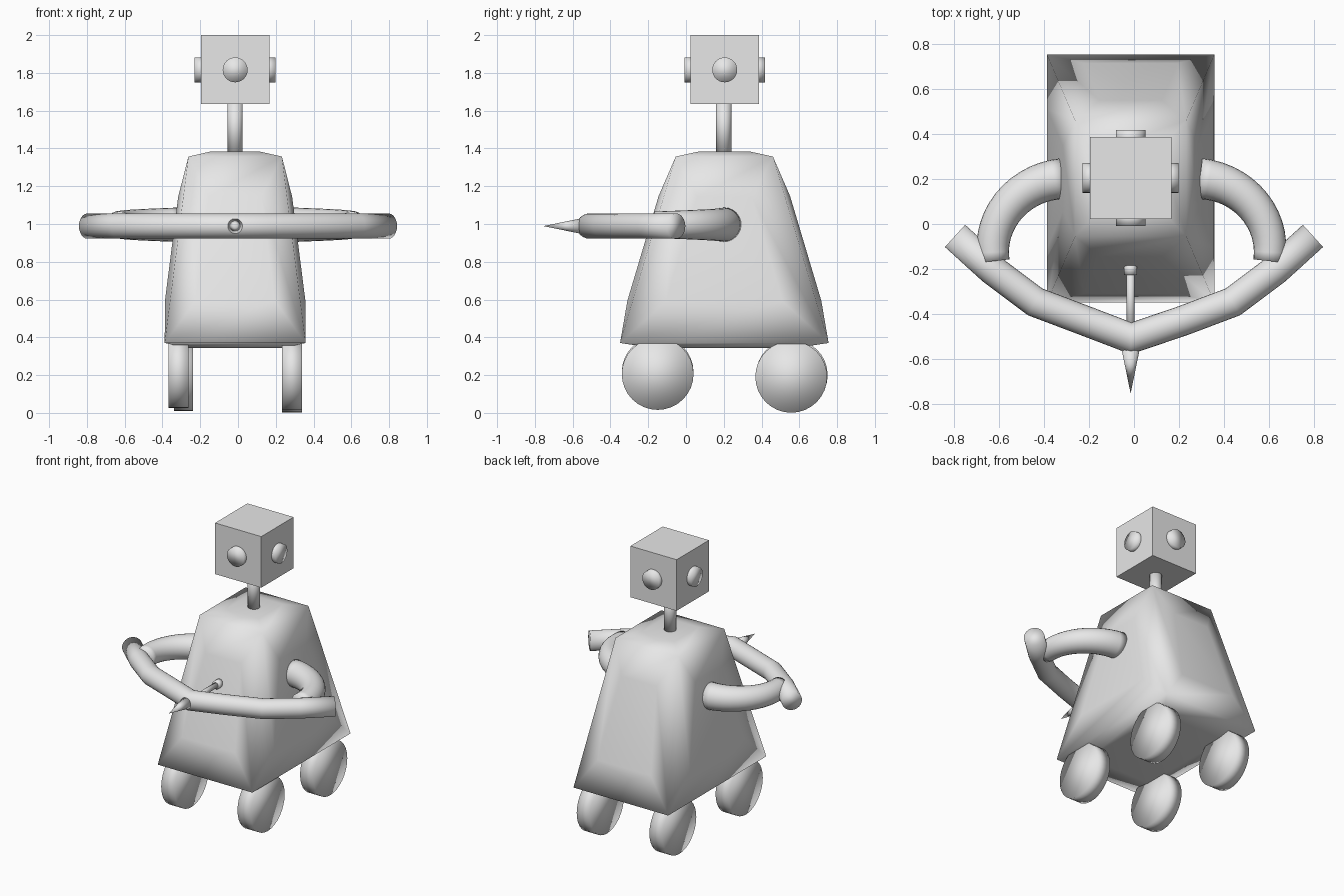
import bpy, bmesh, math
from mathutils import Vector

if "Cube" in bpy.data.objects:
    bpy.data.objects.remove(bpy.data.objects["Cube"])

CX, CY = -0.015, 0.205          # axis of head, neck and body
grey = bpy.data.materials.new("plain grey")
grey.diffuse_color = (0.8, 0.8, 0.8, 1)
grey.use_nodes = True
grey.node_tree.nodes["Principled BSDF"].inputs["Base Color"].default_value = grey.diffuse_color


def finish(name, bm, smooth=True):
    bmesh.ops.recalc_face_normals(bm, faces=bm.faces)
    me = bpy.data.meshes.new(name)
    bm.to_mesh(me)
    bm.free()
    me.materials.append(grey)
    for p in me.polygons:
        p.use_smooth = smooth
    ob = bpy.data.objects.new(name, me)
    bpy.context.collection.objects.link(ob)
    return ob


def rod(name, a, b, r1, r2=None, sides=32):
    """Cylinder or cone from point a to point b."""
    a, b = Vector(a), Vector(b)
    bm = bmesh.new()
    bmesh.ops.create_cone(bm, cap_ends=True, segments=sides, radius1=r1,
                          radius2=r1 if r2 is None else r2, depth=(b - a).length)
    m = (b - a).to_track_quat('Z', 'Y').to_matrix().to_4x4()
    m.translation = (a + b) / 2
    bm.transform(m)
    return finish(name, bm)


def tube(name, path, z, radii, sides=24):
    """Mitred tube along a flat path at height z."""
    pts = [Vector((x, y, z)) for x, y in path]
    bm = bmesh.new()
    rings = []
    for i, p in enumerate(pts):
        d0 = (p - pts[max(i - 1, 0)]).normalized()
        d1 = (pts[min(i + 1, len(pts) - 1)] - p).normalized()
        d = (d0 + d1).normalized()
        side = Vector((-d.y, d.x, 0))
        mitre = 1 / max(d.dot(d0 if i else d1), 0.5)
        ring = []
        for k in range(sides):
            a = 2 * math.pi * k / sides
            ring.append(bm.verts.new(p + side * (radii[i] * mitre * math.cos(a))
                                     + Vector((0, 0, radii[i] * math.sin(a)))))
        rings.append(ring)
    for r0, r1 in zip(rings, rings[1:]):
        for k in range(sides):
            n = (k + 1) % sides
            bm.faces.new((r0[k], r0[n], r1[n], r1[k]))
    bm.faces.new(rings[0])
    bm.faces.new(rings[-1])
    return finish(name, bm)


# body: tapered box, every face inset and pushed outwards, smooth shaded
bm = bmesh.new()
bmesh.ops.create_cube(bm, size=2)
for v in bm.verts:
    top = v.co.z > 0
    hx, hy = (0.2475, 0.2575) if top else (0.373, 0.552)
    v.co = (CX + v.co.x * hx, CY - 0.002 + v.co.y * hy, 1.357 if top else 0.37)
bm.normal_update()
for f in list(bm.faces):
    n, c = f.normal.copy(), f.calc_center_median()
    k = 0.52 if n.z > 0.9 else 0.67 if n.z < -0.9 else 0.56
    bmesh.ops.inset_individual(bm, faces=[f], thickness=0.01)
    corners = sorted(bm.faces, key=lambda g: (g is not f))[0].verts
    outer = {}
    for v in corners:
        for e in v.link_edges:
            o = e.other_vert(v)
            if o not in list(corners):
                outer[v] = o.co.copy()
    for v, o in outer.items():
        v.co = c + (o - c) * k + n * 0.027
finish("body", bm)

# neck and head
rod("neck", (CX, 0.2, 1.36), (CX, 0.2, 1.66), 0.04)
bm = bmesh.new()
bmesh.ops.create_cube(bm, size=0.364)
bmesh.ops.translate(bm, verts=bm.verts, vec=(CX, CY, 1.818))
finish("head", bm, smooth=False)

# round discs on the four sides of the head
for name, dx, dy in (("front_eye", 0, -1), ("back_eye", 0, 1),
                     ("left_ear", -1, 0), ("right_ear", 1, 0)):
    rod(name, (CX + dx * 0.15, CY + dy * 0.15, 1.816),
        (CX + dx * 0.214, CY + dy * 0.214, 1.816), 0.066)

# wheels: inner x, outer x, y, z
for name, x0, x1, y, z in (("front_left_wheel", -0.261, -0.367, -0.15, 0.216),
                           ("rear_left_wheel", -0.237, -0.34, 0.56, 0.2),
                           ("front_right_wheel", 0.234, 0.34, -0.15, 0.206),
                           ("rear_right_wheel", 0.232, 0.338, 0.557, 0.191)):
    rod(name, (x0, y, z), (x1, y, z), 0.19)

# curved upper arms, tapering to the front
N = 14
P = [Vector(p) for p in ((0.305, 0.202), (0.50, 0.19), (0.645, 0.02), (0.613, -0.165))]
arc = []
for i in range(N + 1):
    t = i / N
    u = 1 - t
    arc.append(P[0] * u**3 + P[1] * 3 * u * u * t + P[2] * 3 * u * t * t + P[3] * t**3)
for s, name in ((1, "right_upper_arm"), (-1, "left_upper_arm")):
    tube(name, [(-0.0115 + s * p.x, p.y) for p in arc], 0.996,
         [0.091 - 0.021 * i / N for i in range(N + 1)])

# bow-shaped front arm
half = [(0.797, -0.053), (0.63, -0.205), (0.44, -0.347), (0.22, -0.43)]
bow = [(-x, y) for x, y in half] + [(-0.013, -0.509)] + [(x, y) for x, y in half[::-1]]
tube("front_arm", bow, 0.989, [0.067] * len(bow))

# spike, rod and knob in the middle of the front arm
rod("spike", (CX, -0.54, 0.989), (CX, -0.755, 0.989), 0.044, 0.0)
rod("centre_rod", (CX, -0.5, 0.989), (CX, -0.19, 0.989), 0.018, sides=20)
rod("rod_knob", (CX, -0.228, 0.989), (CX, -0.178, 0.989), 0.029, sides=20)
